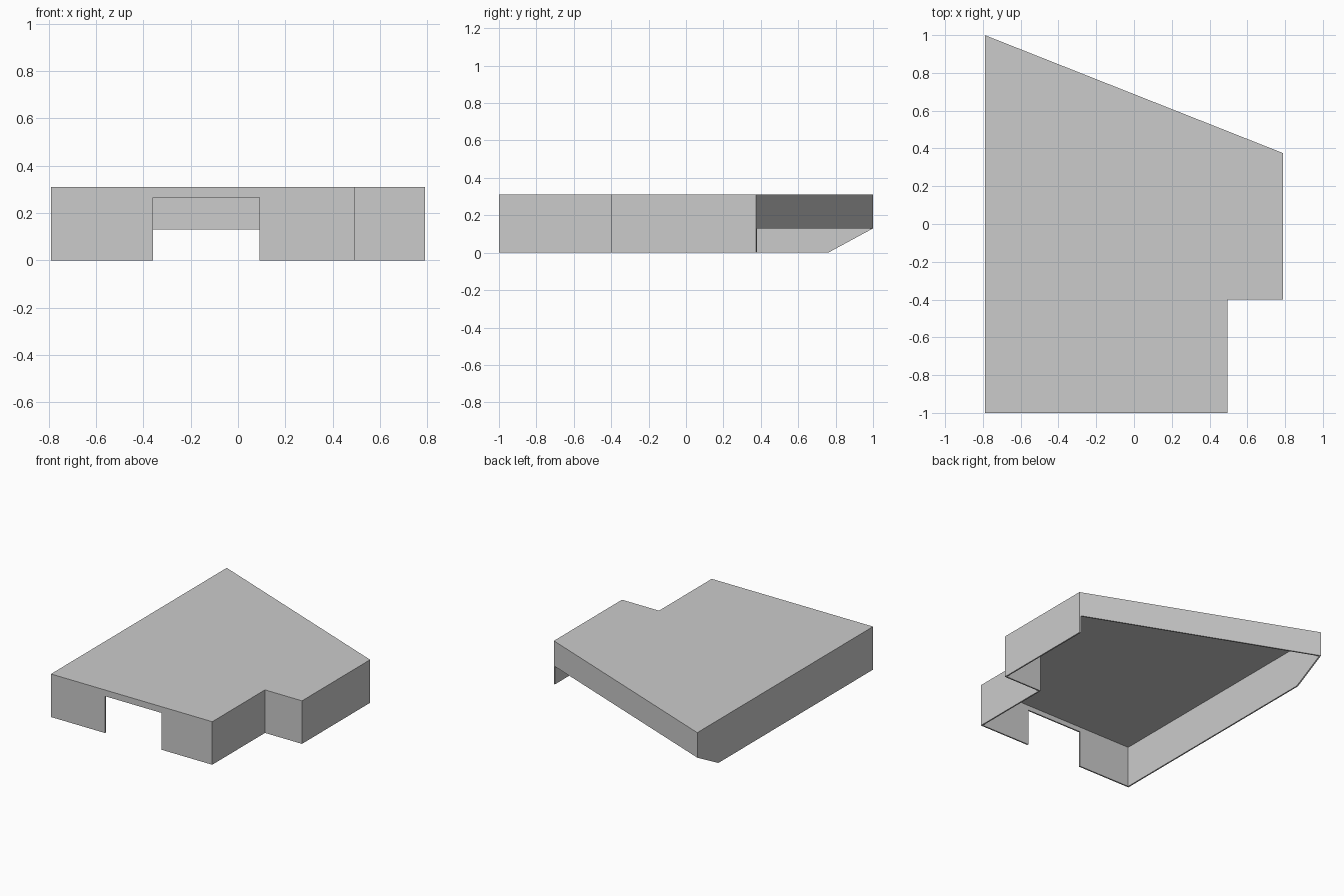
import bpy, bmesh
from mathutils import Vector

if "Cube" in bpy.data.objects:
    bpy.data.objects.remove(bpy.data.objects["Cube"])

T = 0.01          # sheet thickness
H = 0.31          # overall height
W = 0.79          # half width


def prism(name, points, depth):
    """Solid made by sweeping a planar 3D polygon along a vector."""
    bm = bmesh.new()
    face = bm.faces.new([bm.verts.new(p) for p in points])
    ext = bmesh.ops.extrude_face_region(bm, geom=[face], use_keep_orig=True)
    verts = [g for g in ext["geom"] if isinstance(g, bmesh.types.BMVert)]
    bmesh.ops.translate(bm, verts=verts, vec=Vector(depth))
    bmesh.ops.recalc_face_normals(bm, faces=bm.faces[:])
    mesh = bpy.data.meshes.new(name)
    bm.to_mesh(mesh)
    bm.free()
    obj = bpy.data.objects.new(name, mesh)
    bpy.context.collection.objects.link(obj)
    return obj


def cut(target, cutter):
    mod = target.modifiers.new("cut", 'BOOLEAN')
    mod.operation = 'DIFFERENCE'
    mod.solver = 'EXACT'
    mod.object = cutter
    bpy.context.view_layer.objects.active = target
    bpy.ops.object.modifier_apply(modifier=mod.name)
    bpy.data.objects.remove(cutter)


def back_y(x, inset=0.0):
    """Slanted back edge, optionally moved inward."""
    slope = -0.625 / (2 * W)
    return 1.0 + slope * (x + W) - inset * (1 + slope ** 2) ** 0.5


def outline(t, z):
    """Plan outline of the cover, inset by t."""
    w = W - t
    return [(-w, -1 + t, z), (0.495 - t, -1 + t, z), (0.495 - t, -0.4 + t, z),
            (w, -0.4 + t, z), (w, back_y(w, t), z), (-w, back_y(-w, t), z)]


# Hollow cover, open underneath
cover = prism("cover", outline(0, 0), (0, 0, H))
cut(cover, prism("hollow", outline(T, -0.1), (0, 0, 0.1 + H - T)))

# Opening in the front wall
cut(cover, prism("front_opening", [(-0.36, -1.1, -0.1), (0.09, -1.1, -0.1),
                                   (0.09, -1.1, 0.265), (-0.36, -1.1, 0.265)], (0, 0.2, 0)))

# Raised lower edge of the slanted back wall
x = W - T
cut(cover, prism("back_opening", [(-x, back_y(-x, 0.05), -0.1), (x, back_y(x, 0.05), -0.1),
                                  (x, back_y(x, -0.1), -0.1), (-x, back_y(-x, -0.1), -0.1)],
                 (0, 0, 0.23)))

# Sloped lower back corner of the left wall
cut(cover, prism("corner_slope", [(-0.9, 0.76, 0), (-0.9, 1.0, 0.13), (-0.9, 1.1, 0.13),
                                  (-0.9, 1.1, -0.1), (-0.9, 0.76, -0.1)], (0.2, 0, 0)))
